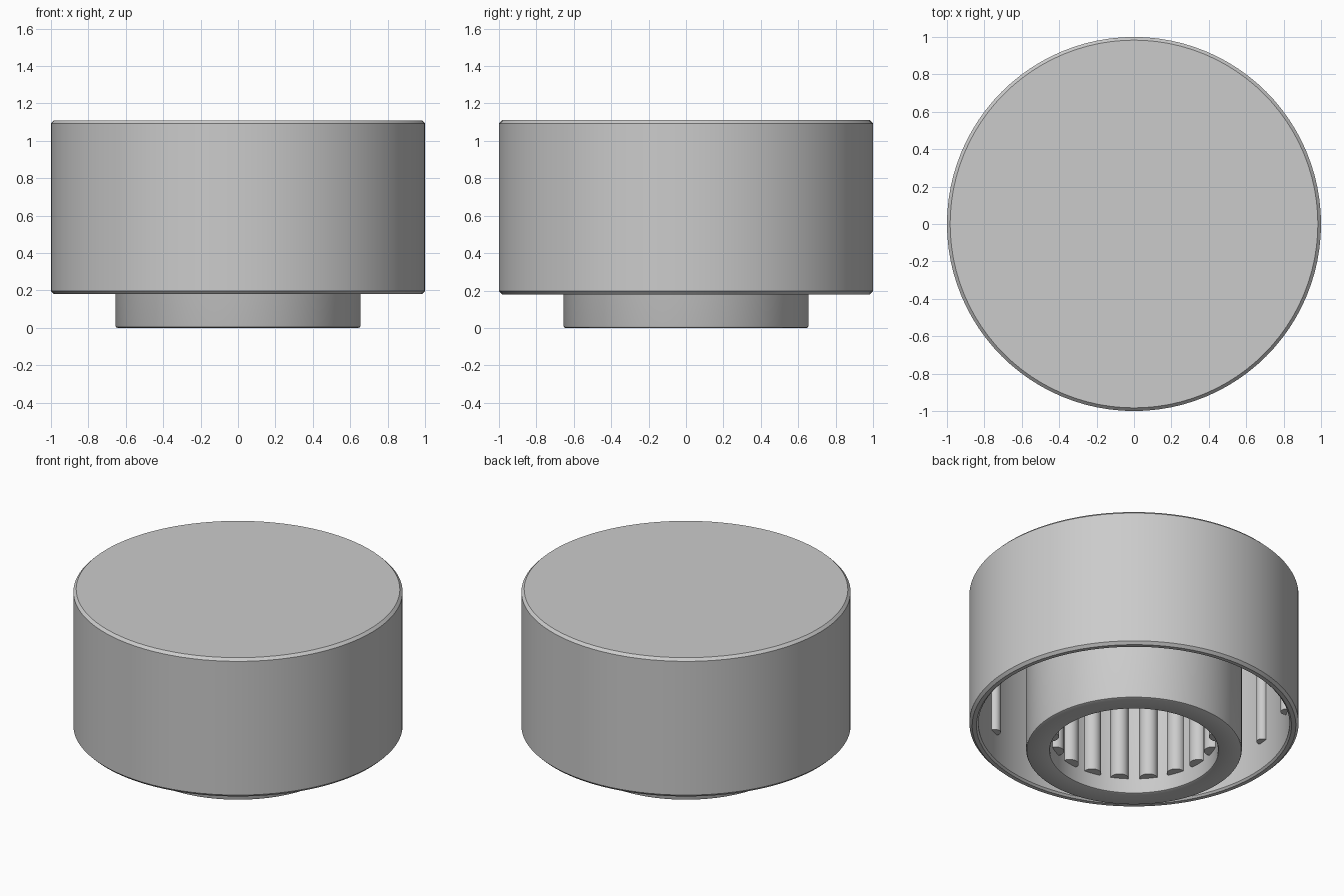
import bpy, bmesh, math
from mathutils import Matrix, Vector

if "Cube" in bpy.data.objects:
    bpy.data.objects.remove(bpy.data.objects["Cube"], do_unlink=True)

grey = bpy.data.materials.new("plain grey")
grey.use_nodes = True
colour = (0.6, 0.6, 0.6, 1)
grey.diffuse_color = colour
grey.node_tree.nodes["Principled BSDF"].inputs["Base Color"].default_value = colour


def finish(name, bm):
    bmesh.ops.recalc_face_normals(bm, faces=bm.faces)
    mesh = bpy.data.meshes.new(name)
    bm.to_mesh(mesh)
    bm.free()
    mesh.materials.append(grey)
    obj = bpy.data.objects.new(name, mesh)
    bpy.context.collection.objects.link(obj)
    bpy.ops.object.select_all(action="DESELECT")
    obj.select_set(True)
    bpy.context.view_layer.objects.active = obj
    bpy.ops.object.shade_smooth_by_angle(angle=math.radians(32))
    return obj


def lathe(name, profile, steps=96):
    """Spin a radius/height profile round the z axis."""
    bm = bmesh.new()
    verts = [bm.verts.new((r, 0, z)) for r, z in profile]
    edges = [bm.edges.new(pair) for pair in zip(verts, verts[1:])]
    bmesh.ops.spin(bm, geom=verts + edges, cent=(0, 0, 0), axis=(0, 0, 1),
                   angle=math.tau, steps=steps, use_merge=True)
    bmesh.ops.remove_doubles(bm, verts=bm.verts, dist=1e-4)
    return finish(name, bm)


def rib_ring(name, count, ring_radius, rib_radius, bottom, top, start):
    """Round upright ribs, half sunk in a cylindrical wall."""
    bm = bmesh.new()
    for i in range(count):
        turn = Matrix.Rotation(start + math.tau * i / count, 4, "Z")
        place = Matrix.Translation(Vector((ring_radius, 0, (bottom + top) / 2)))
        bmesh.ops.create_cone(bm, cap_ends=True, segments=20, radius1=rib_radius,
                              radius2=rib_radius, depth=top - bottom,
                              matrix=turn @ place)
    return finish(name, bm)


TOP, RIM, CEILING = 1.11, 0.18, 1.03
SKIRT_IN, TUBE_OUT, TUBE_IN = 0.945, 0.655, 0.51
BEVEL, SOFT = 0.017, 0.012

# Hollow knob: cap, skirt, ceiling and central socket in one section
lathe("knob_body", [
    (0, TOP), (1 - BEVEL, TOP), (1, TOP - BEVEL),
    (1, RIM + BEVEL), (1 - BEVEL, RIM), (SKIRT_IN + SOFT, RIM), (SKIRT_IN, RIM + SOFT),
    (SKIRT_IN, CEILING), (TUBE_OUT, CEILING),
    (TUBE_OUT, SOFT), (TUBE_OUT - SOFT * 0.3, SOFT * 0.3), (TUBE_OUT - SOFT, 0),
    (TUBE_IN + SOFT, 0), (TUBE_IN + SOFT * 0.3, SOFT * 0.3), (TUBE_IN, SOFT),
    (TUBE_IN, CEILING), (0, CEILING),
])

# Grip splines in the socket and stiffening ribs in the skirt
rib_ring("socket_ribs", 18, TUBE_IN, 0.055, 0.10, CEILING + 0.02, 0)
rib_ring("skirt_ribs", 15, SKIRT_IN - 0.005, 0.036, 0.37, CEILING + 0.02, -math.pi / 2)
